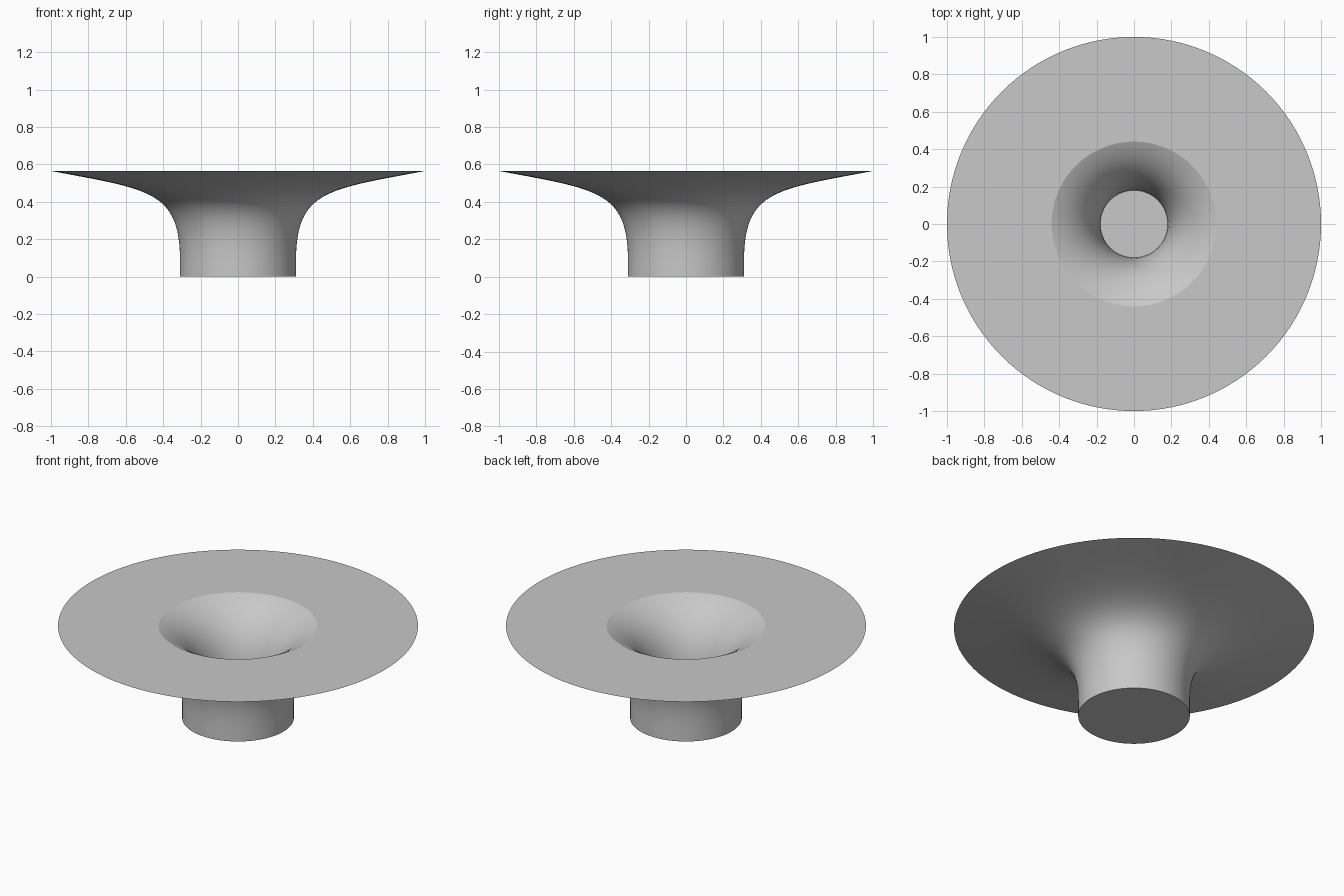
import bpy
import bmesh
import math
from mathutils import Vector

cube = bpy.data.objects.get("Cube")
if cube:
    bpy.data.objects.remove(cube, do_unlink=True)

HEIGHT = 0.565
THICKNESS = 0.13
STEPS = 40
SEGMENTS = 128

# Flared outer curve as radius and height control points
P0, P1, P2, P3 = (Vector(p) for p in
                  ((0.31, 0.08), (0.31, 0.46), (0.47, 0.465), (1.0, HEIGHT)))


def curve_point(t):
    u = 1 - t
    return P0 * u**3 + P1 * 3 * u * u * t + P2 * 3 * u * t * t + P3 * t**3


def curve_normal(t):
    u = 1 - t
    d = (P1 - P0) * u * u + (P2 - P1) * 2 * u * t + (P3 - P2) * t * t
    return Vector((-d.y, d.x)).normalized()


# Outer skin, from the base centre up to the thin rim
params = [i / STEPS for i in range(STEPS + 1)]
outer = [Vector((0, 0)), Vector((P0.x, 0))] + [curve_point(t) for t in params]

# Inner bowl: outer curve offset by the wall thickness, cut at the flat top
inner = [Vector((0, THICKNESS)), Vector((P0.x - THICKNESS, THICKNESS))]
for t in params:
    p = curve_point(t) + curve_normal(t) * THICKNESS
    if p.y >= HEIGHT:
        last = inner[-1]
        inner.append(last.lerp(p, (HEIGHT - last.y) / (p.y - last.y)))
        break
    if p.y > THICKNESS:
        inner.append(p)

profile = outer + inner[::-1]

# Revolve the closed section around the vertical axis
bm = bmesh.new()
verts = [bm.verts.new((p.x, 0, p.y)) for p in profile]
edges = [bm.edges.new(pair) for pair in zip(verts, verts[1:])]
bmesh.ops.spin(bm, geom=verts + edges, cent=(0, 0, 0), axis=(0, 0, 1),
               angle=math.tau, steps=SEGMENTS, use_merge=False)
bmesh.ops.remove_doubles(bm, verts=bm.verts, dist=0.0001)
bmesh.ops.dissolve_degenerate(bm, edges=bm.edges, dist=0.0001)
bmesh.ops.recalc_face_normals(bm, faces=bm.faces)

mesh = bpy.data.meshes.new("flared_funnel")
bm.to_mesh(mesh)
bm.free()
funnel = bpy.data.objects.new("flared_funnel", mesh)
bpy.context.collection.objects.link(funnel)

# Plain grey material
grey = bpy.data.materials.new("light_grey")
grey.use_nodes = True
colour = (0.58, 0.58, 0.58, 1)
grey.diffuse_color = colour
grey.node_tree.nodes["Principled BSDF"].inputs["Base Color"].default_value = colour
mesh.materials.append(grey)

# Smooth curves with crisp rims
bpy.ops.object.select_all(action="DESELECT")
funnel.select_set(True)
bpy.context.view_layer.objects.active = funnel
bpy.ops.object.shade_smooth_by_angle(angle=math.radians(9))
